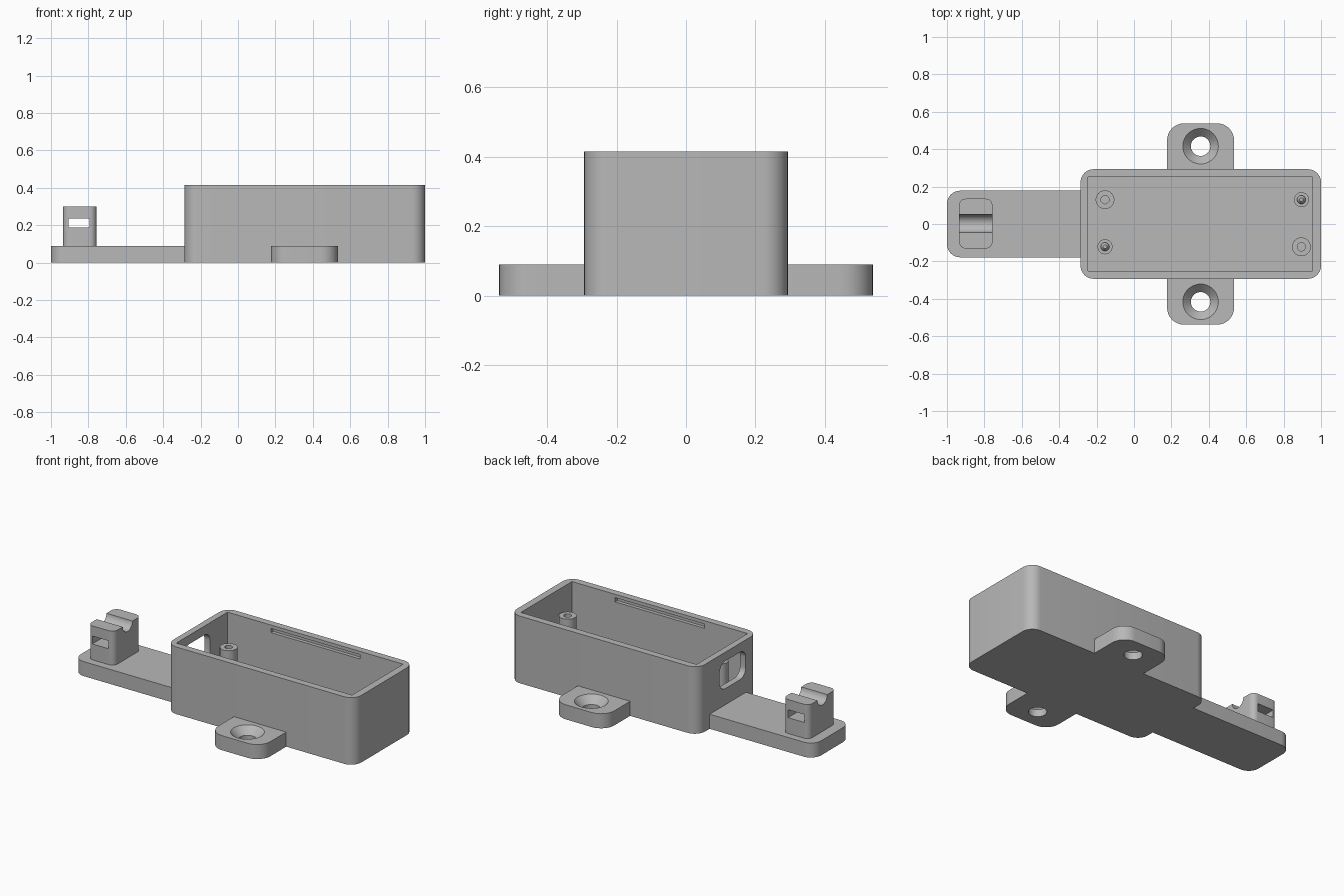
import bpy
import bmesh
import math
from mathutils import Matrix, Vector

cube = bpy.data.objects.get("Cube")
if cube:
    bpy.data.objects.remove(cube, do_unlink=True)

grey = bpy.data.materials.new("plain grey")
grey.use_nodes = True
GREY = (0.48, 0.48, 0.48, 1.0)
grey.diffuse_color = GREY
grey.node_tree.nodes["Principled BSDF"].inputs["Base Color"].default_value = GREY


def finish(bm, name):
    bmesh.ops.recalc_face_normals(bm, faces=bm.faces)
    mesh = bpy.data.meshes.new(name)
    bm.to_mesh(mesh)
    bm.free()
    mesh.materials.append(grey)
    obj = bpy.data.objects.new(name, mesh)
    bpy.context.collection.objects.link(obj)
    return obj


def box(name, low, high, radius=0, axis=2, keep=lambda p: True):
    """Box between two corners, with the edges along one axis rounded."""
    low, high = Vector(low), Vector(high)
    bm = bmesh.new()
    bmesh.ops.create_cube(bm, size=1)
    for v in bm.verts:
        v.co = (low + high) / 2 + v.co * (high - low)
    if radius:
        edges = []
        for e in bm.edges:
            a, b = e.verts[0].co, e.verts[1].co
            if abs((a - b)[axis]) > 0.99 * (high - low)[axis] and keep((a + b) / 2):
                if all(abs((a - b)[i]) < 1e-5 for i in range(3) if i != axis):
                    edges.append(e)
        bmesh.ops.bevel(bm, geom=edges, offset=radius, offset_type='OFFSET',
                        segments=8, profile=0.5, affect='EDGES')
    return finish(bm, name)


def lathe(name, profile, centre, steps=40):
    """Turn (radius, height) points about a vertical axis, with flat ends."""
    bm = bmesh.new()
    rings = [[bm.verts.new((centre[0] + r * math.cos(math.tau * i / steps),
                            centre[1] + r * math.sin(math.tau * i / steps), z))
              for i in range(steps)] for r, z in profile]
    for lower, upper in zip(rings, rings[1:]):
        for i in range(steps):
            j = (i + 1) % steps
            bm.faces.new((lower[i], lower[j], upper[j], upper[i]))
    bm.faces.new(rings[0])
    bm.faces.new(rings[-1])
    return finish(bm, name)


def cut(obj, *cutters):
    """Subtract the cutters, apply, and remove them."""
    bpy.context.view_layer.objects.active = obj
    for c in cutters:
        c.hide_render = True
        mod = obj.modifiers.new("cut", 'BOOLEAN')
        mod.operation, mod.solver, mod.object = 'DIFFERENCE', 'EXACT', c
        bpy.ops.object.modifier_apply(modifier=mod.name)
        bpy.data.objects.remove(c, do_unlink=True)


LEFT, RIGHT = -0.286, 1.0
HALF, TOP, BASE = 0.293, 0.415, 0.09
FLOOR, SHOULDER = 0.04, 0.27

# Open enclosure with cable window and lid grooves
enclosure = box("enclosure", (LEFT, -HALF, 0), (RIGHT, HALF, TOP), 0.07)
cut(enclosure,
    box("cavity", (-0.247, -0.25, FLOOR), (0.955, 0.25, 0.6)),
    box("window", (-0.4, -0.175, 0.19), (-0.2, 0.08, 0.36), 0.055, axis=0),
    box("grooves", (0.05, -0.272, 0.368), (0.66, 0.272, 0.394)))

# Side mounting ears with countersunk screw holes
ears = []
for side, name in ((-1, "front_ear"), (1, "back_ear")):
    y0, y1 = sorted((side * 0.275, side * 0.538))
    ear = box(name, (0.177, y0, 0), (0.535, y1, BASE), 0.09,
              keep=lambda p: abs(p.y) > 0.4)
    cut(ear, lathe("screw_hole", [(0.052, -0.1), (0.052, 0.045), (0.095, BASE),
                                  (0.095, 0.2)], (0.356, side * 0.416)))
    ears.append(ear)

# Cable arm
arm = box("cable_arm", (-1, -0.178, 0), (LEFT + 0.02, 0.178, BASE), 0.07,
          keep=lambda p: p.x < -0.9)

# Cable rest with tie slot and rounded trough
rest = box("cable_rest", (-0.935, -0.131, BASE - 0.01), (-0.757, 0.135, 0.3), 0.035)
trough = lathe("trough", [(0.048, -0.2), (0.048, 0.2)], (0, 0))
trough.data.transform(Matrix.Translation((-0.846, 0.003, 0.302))
                      @ Matrix.Rotation(math.pi / 2, 4, 'Y'))
cut(rest, trough,
    box("tie_slot", (-0.905, -0.3, 0.188), (-0.793, 0.3, 0.237)))

# Board supports: two screw posts and two locating pins, on opposite diagonals
posts = []
for x, x_name in ((-0.155, "right"), (0.895, "left")):
    for y, y_name in ((-0.122, "front"), (0.13, "back")):
        if (x < 0) == (y > 0):
            post = lathe(f"{y_name}_{x_name}_screw_post",
                         [(0.05, FLOOR - 0.01), (0.05, SHOULDER)], (x, y))
            cut(post, lathe("pilot_hole", [(0.022, 0.08), (0.022, 0.4)], (x, y)))
        else:
            post = lathe(f"{y_name}_{x_name}_pin_post",
                         [(0.04, FLOOR - 0.01), (0.04, SHOULDER), (0.023, SHOULDER),
                          (0.023, 0.295), (0.01, 0.315)], (x, y))
        posts.append(post)

# Smooth the rounded surfaces, keep the edges sharp
bpy.ops.object.select_all(action='DESELECT')
for obj in [enclosure, arm, rest] + ears + posts:
    obj.select_set(True)
bpy.context.view_layer.objects.active = enclosure
bpy.ops.object.shade_smooth_by_angle(angle=math.radians(30))
